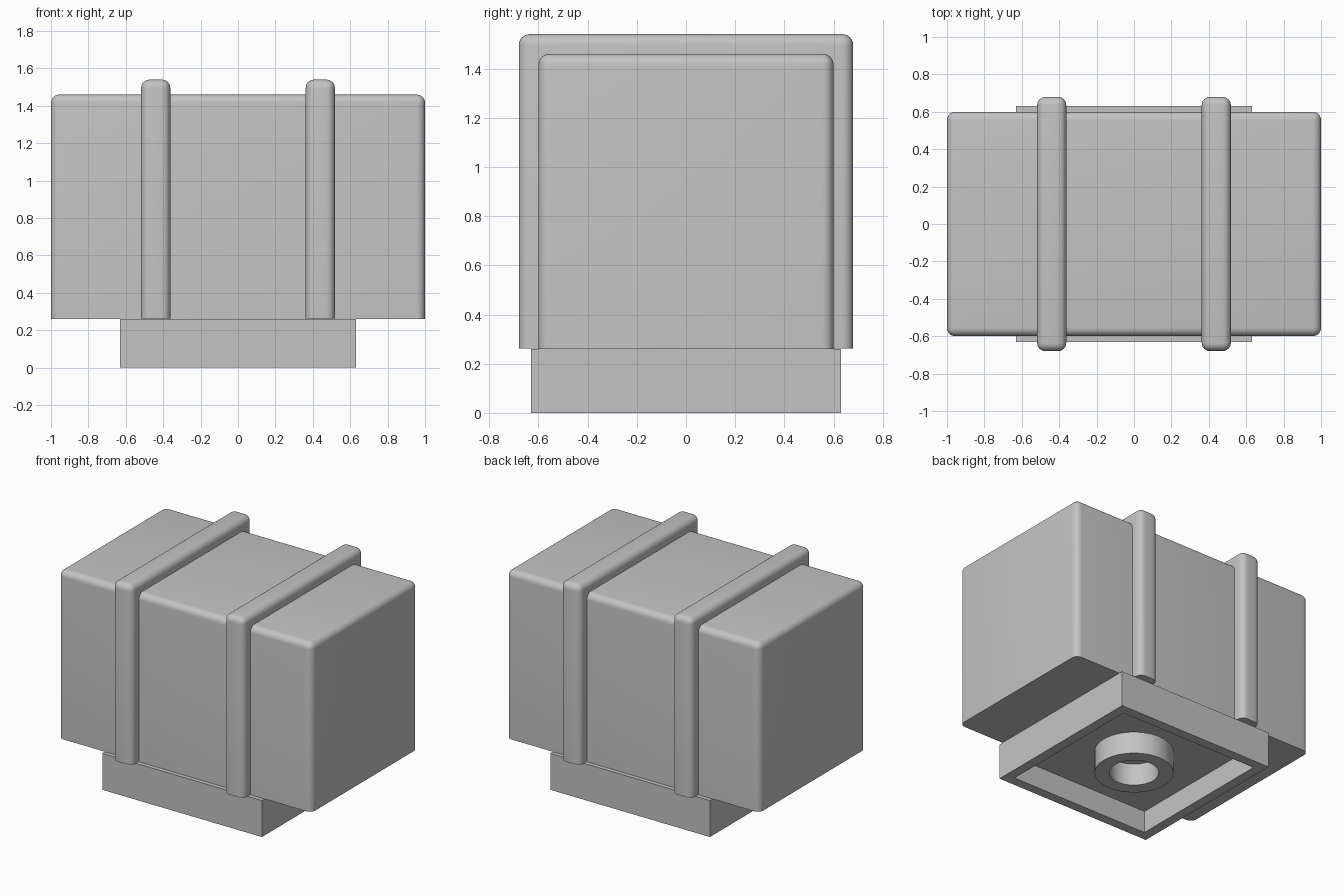
import bpy
import bmesh
import math
from mathutils import Matrix, Vector

default_cube = bpy.data.objects.get("Cube")
if default_cube:
    bpy.data.objects.remove(default_cube, do_unlink=True)

SEAT_Z = 0.26      # where the box rests on the base
RECESS = 0.16      # depth of the hollow under the base

grey = bpy.data.materials.new("plain grey")
grey.use_nodes = True
colour = (0.55, 0.55, 0.55, 1)
grey.diffuse_color = colour
grey.node_tree.nodes["Principled BSDF"].inputs["Base Color"].default_value = colour


def box_mesh(half_x, half_y, bottom, top, x=0):
    bm = bmesh.new()
    size = Matrix.Diagonal((2 * half_x, 2 * half_y, top - bottom, 1))
    place = Matrix.Translation((x, 0, (bottom + top) / 2))
    bmesh.ops.create_cube(bm, size=1, matrix=place @ size)
    return bm


def finish(bm, name, smooth=True):
    bmesh.ops.recalc_face_normals(bm, faces=bm.faces)
    mesh = bpy.data.meshes.new(name)
    bm.to_mesh(mesh)
    bm.free()
    mesh.materials.append(grey)
    obj = bpy.data.objects.new(name, mesh)
    bpy.context.collection.objects.link(obj)
    if smooth:
        bpy.ops.object.select_all(action='DESELECT')
        obj.select_set(True)
        bpy.context.view_layer.objects.active = obj
        bpy.ops.object.shade_smooth_by_angle(angle=math.radians(30))
    return obj


def rounded_box(name, half_x, half_y, bottom, top, radius, x=0):
    # Round every edge except those around the flat underside
    bm = box_mesh(half_x, half_y, bottom, top, x)
    middle = (bottom + top) / 2
    edges = [e for e in bm.edges if max(v.co.z for v in e.verts) > middle]
    bmesh.ops.bevel(bm, geom=edges, offset=radius, segments=6,
                    profile=0.5, affect='EDGES', clamp_overlap=True)
    return finish(bm, name)


# Main box
rounded_box("box_body", 1, 0.6, SEAT_Z, 1.46, 0.045)

# Two straps wrapped over the box
for side, name in ((1, "left_strap"), (-1, "right_strap")):
    rounded_box(name, 0.078, 0.68, SEAT_Z + 0.002, 1.54, 0.045, side * 0.44)

# Square base, hollowed from below
bm = box_mesh(0.63, 0.63, 0, SEAT_Z)
underside = min(bm.faces, key=lambda f: f.calc_center_median().z)
bmesh.ops.inset_region(bm, faces=[underside], thickness=0.1)
recess = bmesh.ops.extrude_discrete_faces(bm, faces=[underside])["faces"][0]
bmesh.ops.translate(bm, verts=recess.verts, vec=(0, 0, RECESS))
finish(bm, "base", smooth=False)

# Socket tube inside the base
bm = bmesh.new()
profile = [(0.163, 0), (0.26, 0), (0.26, RECESS + 0.01), (0.163, RECESS + 0.01)]
verts = [bm.verts.new((r, 0, z)) for r, z in profile]
edges = [bm.edges.new((verts[i], verts[(i + 1) % 4])) for i in range(4)]
bmesh.ops.spin(bm, geom=verts + edges, cent=Vector(), axis=(0, 0, 1),
               angle=math.tau, steps=48, use_merge=True)
bmesh.ops.remove_doubles(bm, verts=bm.verts, dist=0.0001)
finish(bm, "socket_tube")
